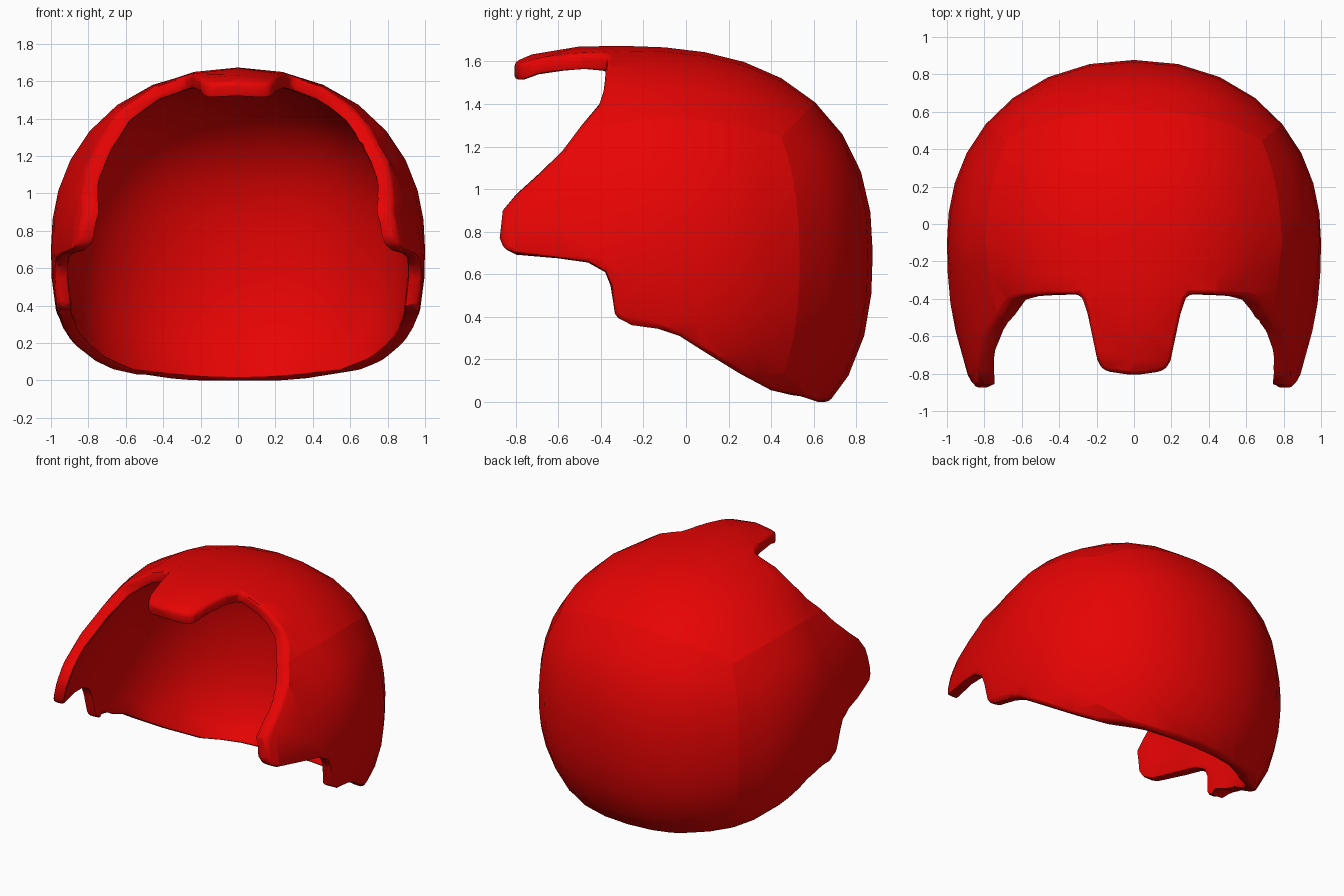
import bpy, bmesh, math
from mathutils import Vector

if "Cube" in bpy.data.objects:
    bpy.data.objects.remove(bpy.data.objects["Cube"])

SEG = 8               # patches along each panel of the dome
THICK = 0.077         # wall thickness
CENTRE = Vector((0, -0.1, 0.7))

red = bpy.data.materials.new("red")
red.diffuse_color = (0.8, 0.001, 0.001, 1)
red.use_nodes = True
red.node_tree.nodes["Principled BSDF"].inputs["Base Color"].default_value = red.diffuse_color


def field(p):
    """Rounded dome: below 1 inside, above 1 outside."""
    t = min(max((p.z - 0.7) / 0.6, 0), 1)
    yc = -0.1 - 0.28 * t
    back = p.y > yc
    depth = 0.877 - yc if back else 1.43 - 0.465 * t
    narrow = 1 - 0.12 * t * min(max((-p.y - 0.1) / 0.4, 0), 1)
    height, power = (0.973, 2.3) if p.z > 0.7 else (1.01, 2.55)
    a = abs(p.x / narrow) ** 2.1
    b = abs((p.y - yc) / depth) ** (2.2 + (0.5 if back else 0.1) * t)
    c = abs((p.z - 0.7) / height) ** power
    corner = a * b * c if back and p.z > 0.7 else 0   # fuller upper back corners
    return a + b + c - corner


def on_dome(d):
    lo, hi = 0.0, 1.6
    for _ in range(40):
        mid = (lo + hi) / 2
        if field(CENTRE + d * mid) < 1:
            lo = mid
        else:
            hi = mid
    return CENTRE + d * lo


def make_object(name, bm):
    bmesh.ops.recalc_face_normals(bm, faces=bm.faces[:])
    me = bpy.data.meshes.new(name)
    bm.to_mesh(me)
    bm.free()
    ob = bpy.data.objects.new(name, me)
    bpy.context.collection.objects.link(ob)
    return ob


def prism(name, points, along):
    """Extrude a closed outline of 3D points by a vector."""
    bm = bmesh.new()
    face = bm.faces.new([bm.verts.new(p) for p in points])
    ext = bmesh.ops.extrude_face_region(bm, geom=[face])
    verts = [g for g in ext["geom"] if isinstance(g, bmesh.types.BMVert)]
    bmesh.ops.translate(bm, verts=verts, vec=along)
    ob = make_object(name, bm)
    ob.hide_render = True
    return ob


def apply(ob, mod):
    bpy.context.view_layer.objects.active = ob
    bpy.ops.object.modifier_apply(modifier=mod.name)


def boolean(ob, cutter, operation):
    mod = ob.modifiers.new("cut", 'BOOLEAN')
    mod.operation, mod.object, mod.solver = operation, cutter, 'EXACT'
    apply(ob, mod)
    bpy.data.objects.remove(cutter)


# Dome: a gridded box pushed out to the rounded form, panel borders kept sharp
bm = bmesh.new()
bmesh.ops.create_cube(bm, size=2)
bmesh.ops.subdivide_edges(bm, edges=bm.edges[:], cuts=SEG - 1, use_grid_fill=True)
for e in bm.edges:
    a, b = (v.co for v in e.verts)
    if sum(abs(a[i]) > 0.999 and abs(a[i] - b[i]) < 1e-4 for i in range(3)) == 2:
        e.smooth = False
for v in bm.verts:
    c = [math.tan(q * math.pi / 4) for q in v.co]
    v.co = on_dome(Vector((c[0], c[1] * 0.8, c[2] * 0.8)).normalized())
shell = make_object("helmet_shell", bm)
mod = shell.modifiers.new("wall", 'SOLIDIFY')
mod.thickness, mod.offset = THICK, -1
apply(shell, mod)

# Side outline (y, z): brow, cheek guard, ear notch and neck edge
side = [(-0.375, 2), (-0.375, 1.58), (-0.385, 1.46), (-0.41, 1.39), (-0.49, 1.30),
        (-0.57, 1.19), (-0.68, 1.08), (-0.80, 0.97), (-0.86, 0.90), (-0.875, 0.77),
        (-0.855, 0.72), (-0.79, 0.69), (-0.60, 0.675), (-0.46, 0.655), (-0.38, 0.61),
        (-0.35, 0.54), (-0.335, 0.42), (-0.32, 0.395), (-0.28, 0.375), (-0.13, 0.345),
        (-0.03, 0.31), (0.08, 0.24), (0.25, 0.135), (0.40, 0.055), (0.52, 0.035),
        (0.62, 0), (1.2, 0), (1.2, 2)]
keep = prism("side_outline", [(-1.3, y, z) for y, z in side], (2.6, 0, 0))

# Peak outline (x, y), mirrored about the middle
half = [(0.30, -0.2), (0.30, -0.37), (0.275, -0.40), (0.25, -0.47), (0.21, -0.66),
        (0.195, -0.73), (0.17, -0.775), (0.13, -0.79), (0.03, -0.805)]
outline = half + [(-x, y) for x, y in reversed(half)]
peak = prism("peak_outline", [(x, y, 1.3) for x, y in outline], (0, 0, 0.6))

# Trim the shell to the two outlines
boolean(keep, peak, 'UNION')
boolean(shell, keep, 'INTERSECT')

# Round the rim, and keep the inside free of panel borders
bm = bmesh.new()
bm.from_mesh(shell.data)
bmesh.ops.remove_doubles(bm, verts=bm.verts[:], dist=0.028)
for e in bm.edges:
    if max(field(v.co) for v in e.verts) < 0.97:
        e.smooth = True
rim = [e for e in bm.edges if len(e.link_faces) == 2
       and e.calc_face_angle(0) > math.radians(42)]
bmesh.ops.bevel(bm, geom=rim, offset=0.02, segments=2, profile=0.5,
                affect='EDGES', clamp_overlap=False)
bm.to_mesh(shell.data)
bm.free()

shell.data.materials.clear()
shell.data.materials.append(red)
for p in shell.data.polygons:
    p.material_index = 0
bpy.ops.object.select_all(action='DESELECT')
shell.select_set(True)
bpy.context.view_layer.objects.active = shell
bpy.ops.object.shade_smooth_by_angle(angle=math.radians(40))
